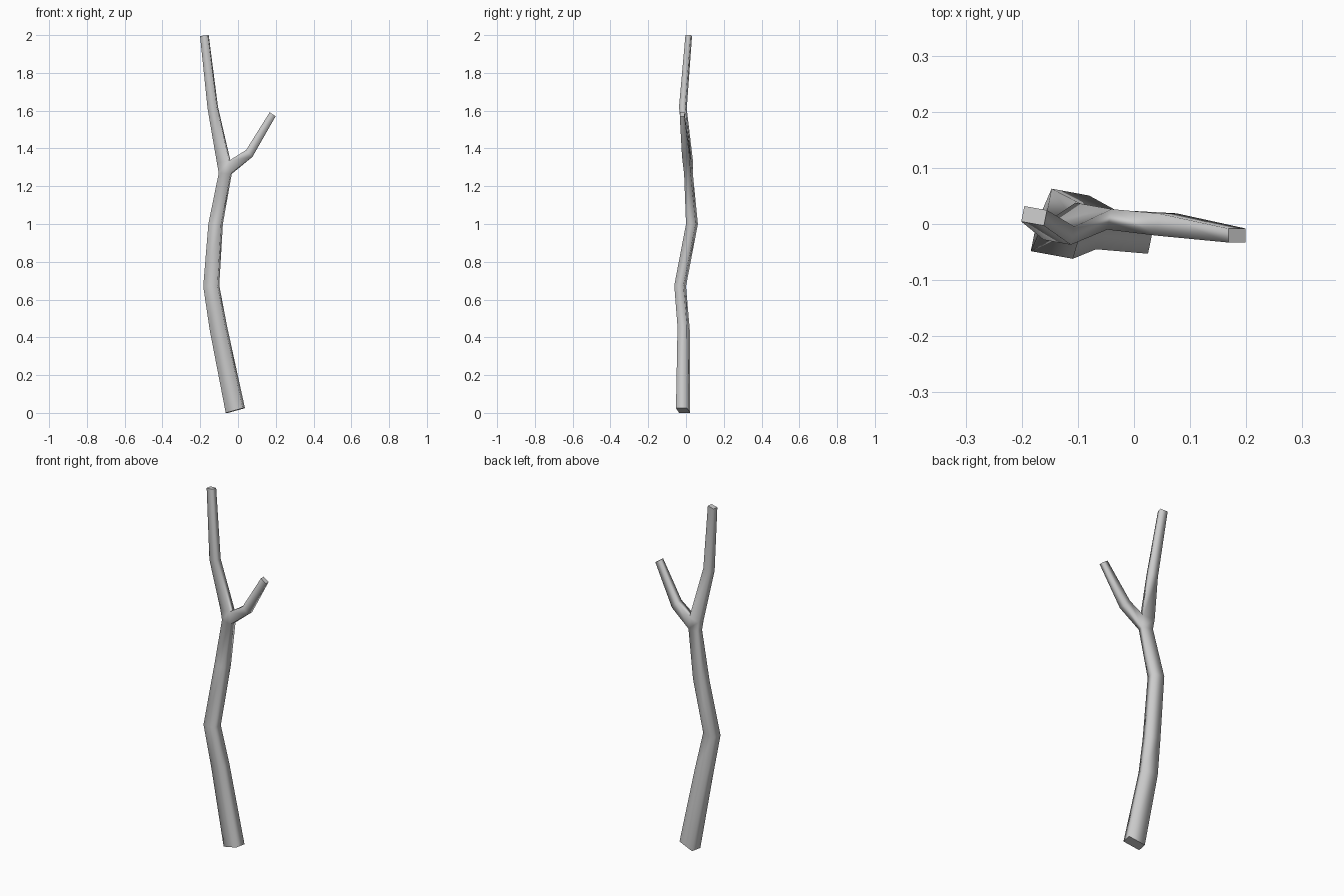
import bpy, bmesh

if "Cube" in bpy.data.objects:
    bpy.data.objects.remove(bpy.data.objects["Cube"])

SKEW = 0.16  # the flattened section is turned slightly about z

bm = bmesh.new()
sides = []


def ring(xl, zl, xr, zr, y0, y1, skew=SKEW):
    """Four corners: front-left, front-right, back-right, back-left."""
    sx, sy = skew * (y1 - y0), skew * (xr - xl)
    pts = [(xl, y0 + sy, zl), (xr - sx, y0, zr), (xr, y1 - sy, zr), (xl + sx, y1, zl)]
    return [bm.verts.new(p) for p in pts]


def bridge(a, b, skip=None):
    for i in range(4):
        if i != skip:
            j = (i + 1) % 4
            sides.append(bm.faces.new((a[i], a[j], b[j], b[i])))


def cap(r):
    f = bm.faces.new(r)
    for e in f.edges:
        e.smooth = False


# Trunk, bottom to top: x/z of left and right edges, then y range
trunk = [ring(*r) for r in [
    (-0.065, 0.00, 0.037, 0.025, -0.053, 0.022),
    (-0.150, 0.44, -0.057, 0.455, -0.045, 0.020),
    (-0.184, 0.67, -0.099, 0.675, -0.062, 0.000),
    (-0.157, 1.00, -0.080, 1.00, 0.000, 0.063),
    (-0.102, 1.27, -0.033, 1.265, -0.010, 0.036),
    (-0.112, 1.325, -0.040, 1.335, -0.010, 0.038),
    (-0.161, 1.61, -0.106, 1.62, -0.037, 0.004),
    (-0.201, 1.995, -0.155, 2.00, -0.003, 0.032),
]]
FORK = 4
for i in range(len(trunk) - 1):
    bridge(trunk[i], trunk[i + 1], 1 if i == FORK else None)
cap(trunk[0][::-1])
cap(trunk[-1])

# Side branch grows out of the open right face at the fork
lo, hi = trunk[FORK], trunk[FORK + 1]
start = [hi[1], lo[1], lo[2], hi[2]]
elbow = ring(0.043, 1.392, 0.076, 1.355, -0.021, 0.019, 0)
tip = ring(0.168, 1.592, 0.199, 1.570, -0.033, -0.008, 0)
bridge(start, elbow)
bridge(elbow, tip)
cap(tip)

for f in sides:
    f.smooth = True
bmesh.ops.recalc_face_normals(bm, faces=bm.faces)

mesh = bpy.data.meshes.new("forked_branch")
bm.to_mesh(mesh)
bm.free()
obj = bpy.data.objects.new("forked_branch", mesh)
bpy.context.collection.objects.link(obj)
